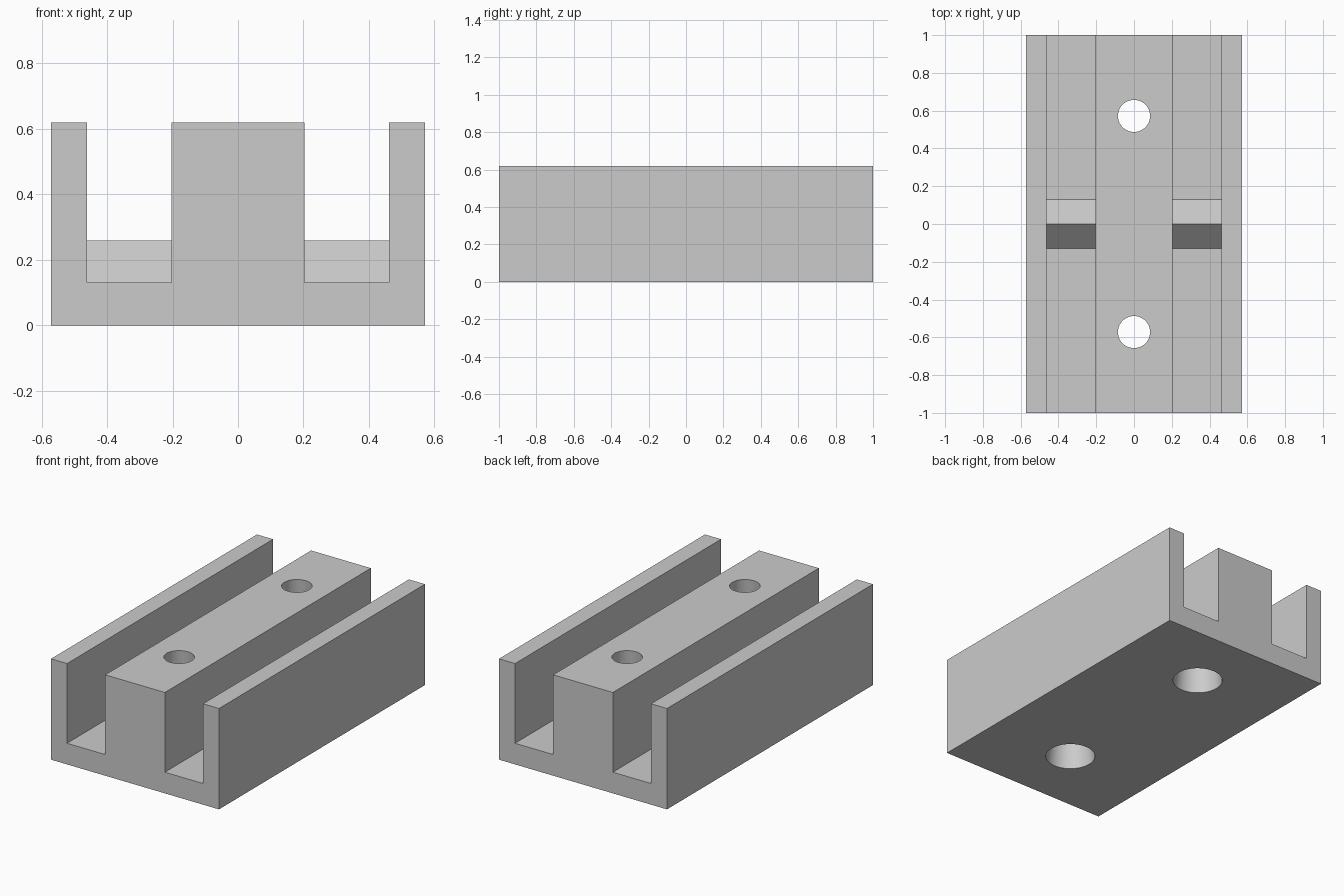
import bpy, bmesh, math
from mathutils import Vector

cube = bpy.data.objects.get("Cube")
if cube:
    bpy.data.objects.remove(cube, do_unlink=True)

HALF_W, WALL_IN, CORE = 0.571, 0.462, 0.203
HEIGHT, FLOOR, RIDGE_TOP = 0.62, 0.13, 0.259
HOLE_Y, R_BOTTOM, R_TOP = 0.572, 0.142, 0.085

grey = bpy.data.materials.new("light grey")
grey.use_nodes = True
colour = (0.6, 0.6, 0.6, 1)
grey.diffuse_color = colour
grey.node_tree.nodes["Principled BSDF"].inputs["Base Color"].default_value = colour


def link(name, bm):
    bmesh.ops.recalc_face_normals(bm, faces=bm.faces)
    mesh = bpy.data.meshes.new(name)
    bm.to_mesh(mesh)
    bm.free()
    mesh.materials.append(grey)
    obj = bpy.data.objects.new(name, mesh)
    bpy.context.collection.objects.link(obj)
    return obj


def extrude(name, points, offset):
    """Solid made by sweeping a closed outline along an offset."""
    bm = bmesh.new()
    face = bm.faces.new([bm.verts.new(p) for p in points])
    swept = bmesh.ops.extrude_face_region(bm, geom=[face], use_keep_orig=True)
    verts = [g for g in swept["geom"] if isinstance(g, bmesh.types.BMVert)]
    bmesh.ops.translate(bm, verts=verts, vec=Vector(offset))
    return link(name, bm)


# Channel block: mirrored profile with two grooves
half = [(HALF_W, 0), (HALF_W, HEIGHT), (WALL_IN, HEIGHT),
        (WALL_IN, FLOOR), (CORE, FLOOR), (CORE, HEIGHT)]
outline = half + [(-x, z) for x, z in reversed(half)]
block = extrude("channel_block", [(x, -1, z) for x, z in outline], (0, 2, 0))

# Tapered screw holes, wider underneath
margin = 0.05
flare = (R_BOTTOM - R_TOP) / HEIGHT * margin
for side in (-1, 1):
    bm = bmesh.new()
    bmesh.ops.create_cone(bm, cap_ends=True, segments=48,
                          radius1=R_BOTTOM + flare, radius2=R_TOP - flare,
                          depth=HEIGHT + 2 * margin)
    cutter = link("hole_cutter", bm)
    cutter.location = (0, side * HOLE_Y, HEIGHT / 2)
    cutter.hide_render = True
    cut = block.modifiers.new("screw_hole", "BOOLEAN")
    cut.operation = "DIFFERENCE"
    cut.solver = "EXACT"
    cut.object = cutter
    bpy.context.view_layer.objects.active = block
    bpy.ops.object.modifier_apply(modifier=cut.name)
    bpy.data.objects.remove(cutter, do_unlink=True)

bpy.ops.object.select_all(action="DESELECT")
block.select_set(True)
bpy.context.view_layer.objects.active = block
bpy.ops.object.shade_smooth_by_angle(angle=math.radians(30))

# Triangular ridges across the groove floors, sunk slightly into the block
sink = 0.01
foot = RIDGE_TOP - FLOOR + sink
ridge = [(-foot, FLOOR - sink), (0, RIDGE_TOP), (foot, FLOOR - sink)]
for name, start in (("left_ridge", CORE), ("right_ridge", -WALL_IN)):
    extrude(name, [(start - sink, y, z) for y, z in ridge],
            (WALL_IN - CORE + 2 * sink, 0, 0))
